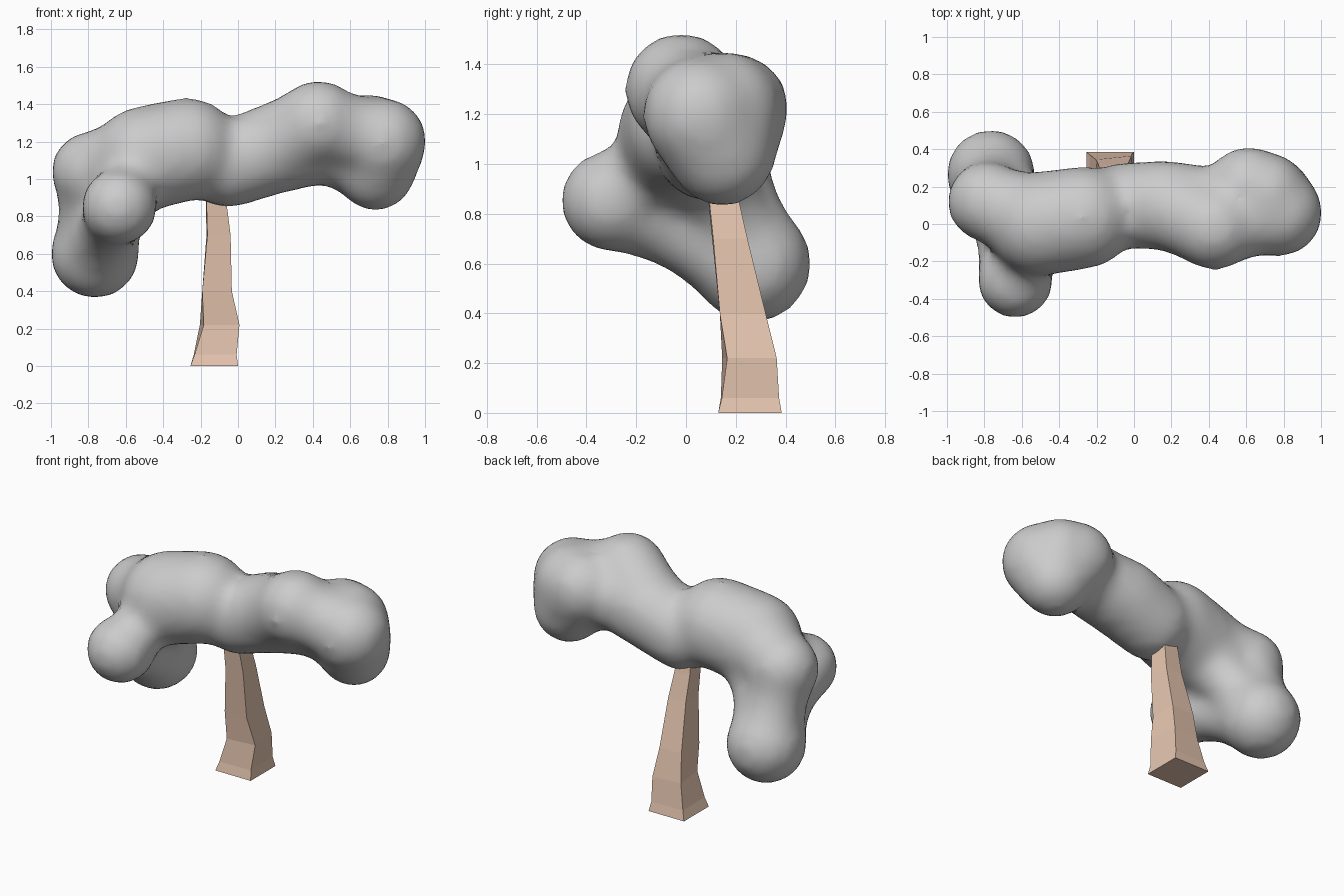
import bpy, bmesh
from math import cos, sin, radians
from mathutils import Vector, Matrix

if "Cube" in bpy.data.objects:
    bpy.data.objects.remove(bpy.data.objects["Cube"])

# --- Foliage: blobs (x, y, z, radius) fused into one smooth cloud ---
BLOBS = {
    "front_ball": (-0.635, -0.30, 0.852, 0.195),
    "low_ball": (-0.765, 0.265, 0.60, 0.230),
    "left": (-0.785, 0.12, 1.04, 0.205),
    "body_a": (-0.50, 0.00, 1.11, 0.270),
    "body_b": (-0.27, 0.035, 1.16, 0.266),
    "waist": (-0.05, 0.10, 1.075, 0.220),
    "mid": (0.17, 0.10, 1.155, 0.232),
    "top": (0.43, -0.02, 1.30, 0.218),
    "top_back": (0.40, 0.09, 1.18, 0.205),
    "end_back": (0.61, 0.195, 1.225, 0.210),
    "end": (0.775, 0.06, 1.20, 0.225),
    "end_low": (0.735, 0.145, 1.045, 0.206),
    "end_in": (0.70, 0.15, 1.22, 0.225),
}
# Pairs bridged together, with how much the bridge narrows midway
LINKS = [
    ("front_ball", "body_a", 0.07), ("front_ball", "low_ball", 0.06),
    ("low_ball", "left", 0.04), ("low_ball", "body_a", 0.09),
    ("left", "body_a", 0.02), ("body_a", "body_b", 0.0),
    ("body_b", "waist", 0.02), ("waist", "mid", 0.0),
    ("mid", "top", 0.01), ("mid", "top_back", 0.0),
    ("top", "end_back", 0.05), ("top", "end", 0.03),
    ("top_back", "end_in", 0.0), ("end", "end_low", 0.0),
    ("end_in", "end_low", 0.0), ("top_back", "end_low", 0.04),
    ("end_back", "end_low", 0.0), ("end_back", "end", 0.0),
]
INFLATE = 0.012  # offsets the shrinkage from smoothing

bm = bmesh.new()


def ball(centre, radius):
    bmesh.ops.create_icosphere(bm, subdivisions=3, radius=radius + INFLATE,
                               matrix=Matrix.Translation(centre))


for x, y, z, r in BLOBS.values():
    ball((x, y, z), r)
for a, b, pinch in LINKS:
    a, b = BLOBS[a], BLOBS[b]
    for i in range(1, 8):
        t = i / 8
        r = a[3] * (1 - t) + b[3] * t - pinch * 4 * t * (1 - t)
        ball(Vector(a[:3]).lerp(Vector(b[:3]), t), r)

mesh = bpy.data.meshes.new("foliage")
bm.to_mesh(mesh)
bm.free()
foliage = bpy.data.objects.new("foliage", mesh)
bpy.context.collection.objects.link(foliage)

remesh = foliage.modifiers.new("fuse", 'REMESH')
remesh.mode = 'VOXEL'
remesh.voxel_size = 0.035
remesh.use_smooth_shade = True
smooth = foliage.modifiers.new("soften", 'SMOOTH')
smooth.factor = 0.5
smooth.iterations = 12

bpy.context.view_layer.objects.active = foliage
foliage.select_set(True)
bpy.ops.object.convert(target='MESH')

# --- Trunk: tapering, leaning, slightly twisted square rings ---
# (z, centre x, centre y, side x, side y, twist in degrees)
RINGS = [
    (0.00, -0.127, 0.257, 0.255, 0.255, 0),
    (0.06, -0.122, 0.257, 0.225, 0.230, 1),
    (0.22, -0.098, 0.255, 0.192, 0.200, 6),
    (0.40, -0.112, 0.228, 0.158, 0.184, 0),
    (0.70, -0.104, 0.176, 0.124, 0.138, 2),
    (0.86, -0.116, 0.150, 0.108, 0.118, 2),
    (1.00, -0.120, 0.130, 0.095, 0.105, 0),
]
bm = bmesh.new()
rings = []
for z, cx, cy, sx, sy, twist in RINGS:
    c, s = cos(radians(twist)), sin(radians(twist))
    ring = []
    for u, v in ((-1, -1), (1, -1), (1, 1), (-1, 1)):
        x, y = u * sx / 2, v * sy / 2
        ring.append(bm.verts.new((cx + x * c - y * s, cy + x * s + y * c, z)))
    rings.append(ring)
for lo, hi in zip(rings, rings[1:]):
    for i in range(4):
        j = (i + 1) % 4
        bm.faces.new((lo[i], lo[j], hi[j], hi[i]))
bm.faces.new(rings[0][::-1])
bm.faces.new(rings[-1])
mesh = bpy.data.meshes.new("trunk")
bm.to_mesh(mesh)
bm.free()
trunk = bpy.data.objects.new("trunk", mesh)
bpy.context.collection.objects.link(trunk)

bark = bpy.data.materials.new("bark")
bark.diffuse_color = (0.80, 0.57, 0.44, 1)
bark.use_nodes = True
bark.node_tree.nodes["Principled BSDF"].inputs["Base Color"].default_value = bark.diffuse_color
mesh.materials.append(bark)
